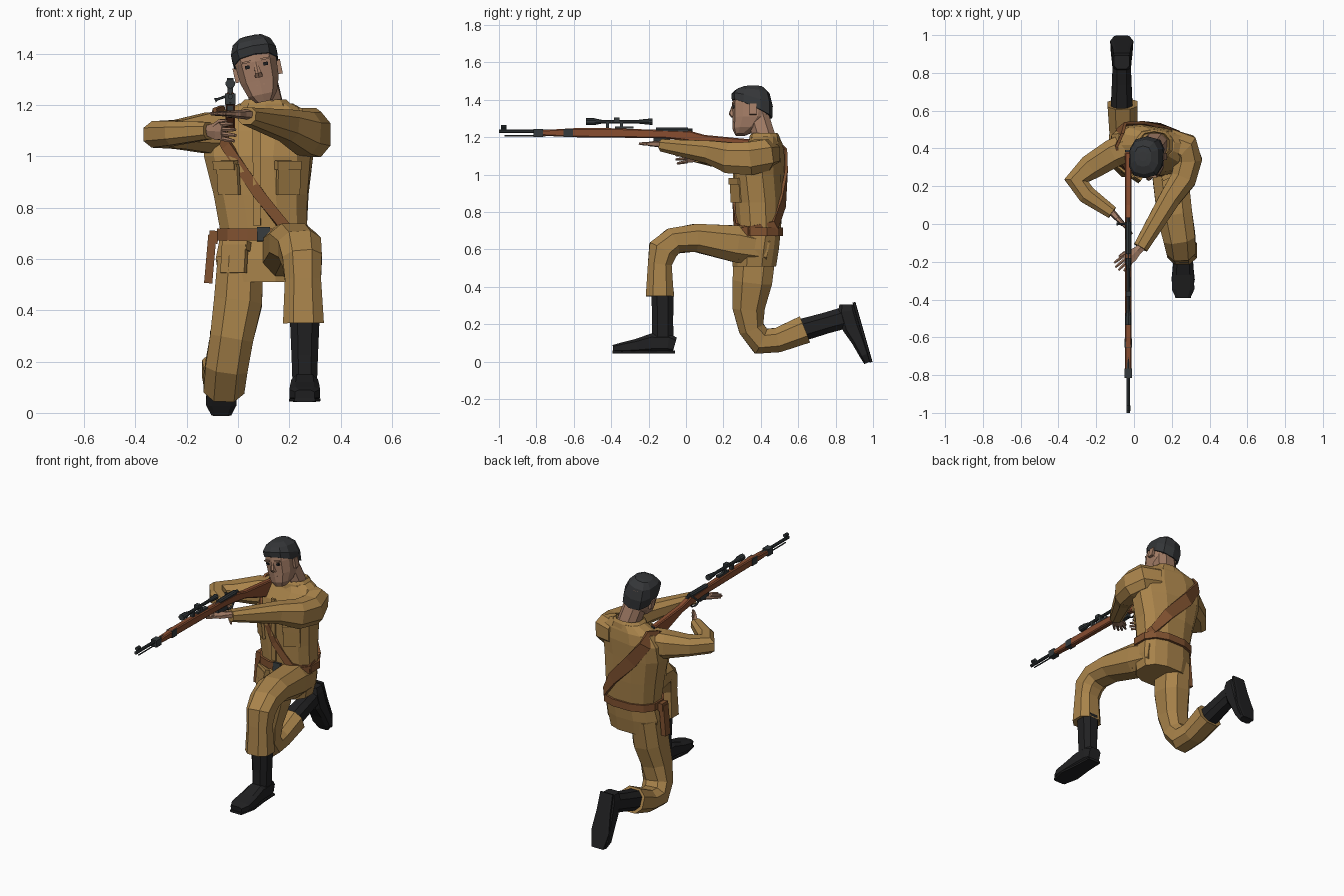
import bpy, bmesh, math
from mathutils import Vector, Matrix

def material(name, r, g, b):
    m = bpy.data.materials.new(name)
    m.diffuse_color = (r, g, b, 1)
    return m

CLOTH = material("cloth", 0.40, 0.23, 0.07)
SKIN = material("skin", 0.36, 0.20, 0.13)
LEATHER = material("leather", 0.22, 0.085, 0.03)
WOOD = material("wood", 0.25, 0.075, 0.03)
BLACK = material("black", 0.015, 0.015, 0.016)
HAIR = material("hair", 0.035, 0.037, 0.04)
METAL = material("metal", 0.035, 0.042, 0.045)

def finish(name, bm, mat, matrix=None):
    if matrix:
        bmesh.ops.transform(bm, matrix=matrix, verts=bm.verts)
    bmesh.ops.recalc_face_normals(bm, faces=bm.faces)
    me = bpy.data.meshes.new(name)
    bm.to_mesh(me)
    bm.free()
    me.materials.append(mat)
    ob = bpy.data.objects.new(name, me)
    bpy.context.collection.objects.link(ob)
    return ob

def loft(name, rings, mat, closed=False, matrix=None):
    bm = bmesh.new()
    vs = [[bm.verts.new(p) for p in r] for r in rings]
    n = len(vs[0])
    for i in range(len(vs) if closed else len(vs) - 1):
        a, b = vs[i], vs[(i + 1) % len(vs)]
        for j in range(n):
            bm.faces.new((a[j], a[(j + 1) % n], b[(j + 1) % n], b[j]))
    if not closed:
        bm.faces.new(vs[0])
        bm.faces.new(vs[-1])
    return finish(name, bm, mat, matrix)

def sgnpow(v, p):
    return math.copysign(abs(v) ** p, v)

def oval(n, a, b, p=0.8, off=0.5):
    ts = [2 * math.pi * (i + off) / n for i in range(n)]
    return [(a * sgnpow(math.cos(t), p), b * sgnpow(math.sin(t), p)) for t in ts]

def tube(name, pts, mat, side=(1, 0, 0), n=8, p=0.8, matrix=None):
    """pts: x, y, z, half size along side, half size across it"""
    c = [Vector(q[:3]) for q in pts]
    rings = []
    for i, q in enumerate(pts):
        t = Vector()
        if i > 0: t += (c[i] - c[i - 1]).normalized()
        if i < len(c) - 1: t += (c[i + 1] - c[i]).normalized()
        t.normalize()
        s = Vector(side)
        s = (s - t * s.dot(t)).normalized()
        m = t.cross(s)
        rings.append([c[i] + s * u + m * v for u, v in oval(n, q[3], q[4], p)])
    return loft(name, rings, mat, matrix=matrix)

def box(name, loc, size, mat, rot=Matrix()):
    bm = bmesh.new()
    bmesh.ops.create_cube(bm, size=1)
    return finish(name, bm, mat, Matrix.Translation(loc) @ rot @ Matrix.Diagonal((*size, 1)))

# jacket: z, centre x, centre y, half width, half depth, twist
TORSO = [(0.51, 0.09, 0.365, 0.165, 0.12, 0), (0.60, 0.09, 0.372, 0.182, 0.128, 0),
         (0.70, 0.10, 0.388, 0.172, 0.122, 0), (0.85, 0.09, 0.39, 0.188, 0.128, -3),
         (1.00, 0.08, 0.39, 0.215, 0.13, -7), (1.10, 0.09, 0.402, 0.222, 0.118, -9),
         (1.165, 0.10, 0.42, 0.19, 0.09, -9), (1.205, 0.11, 0.425, 0.105, 0.07, -9)]

def on_torso(z, deg, off=0.0):
    for a, b in zip(TORSO, TORSO[1:]):
        if a[0] <= z <= b[0]:
            f = (z - a[0]) / (b[0] - a[0])
            _, cx, cy, rx, ry, tw = [u + (v - u) * f for u, v in zip(a, b)]
    t, w = math.radians(deg), math.radians(tw)
    x = (rx + off) * sgnpow(math.cos(t), 0.8)
    y = (ry + off) * sgnpow(math.sin(t), 0.8)
    return Vector((cx + x * math.cos(w) - y * math.sin(w), cy + x * math.sin(w) + y * math.cos(w), z))

loft("jacket", [[on_torso(s[0], 15 + 30 * i) for i in range(12)] for s in TORSO], CLOTH)

# belt and shoulder strap wrapped round the jacket: angle, z, half width
def band(name, table, mat):
    c = [on_torso(z, a, 0.006) for a, z, h in table]
    rings = []
    for i, (a, z, h) in enumerate(table):
        t = (c[(i + 1) % len(c)] - c[i - 1]).normalized()
        o = on_torso(z, a, 0.05) - c[i]
        o = (o - t * o.dot(t)).normalized()
        w = t.cross(o) * h
        o *= 0.008
        rings.append([c[i] + w + o, c[i] - w + o, c[i] - w - o, c[i] + w - o])
    loft(name, rings, mat, closed=True)

band("belt", [(15 + 30 * i, 0.695, 0.023) for i in range(12)], LEATHER)
band("shoulder_strap", [(-165, 1.165, .022), (-140, 1.13, .022), (-115, 1.04, .022), (-90, 0.85, .022),
     (-66, 0.72, .022), (-20, 0.70, .022), (40, 0.73, .025), (75, 0.85, .035), (105, 1.0, .04),
     (140, 1.12, .035), (170, 1.175, .025)], LEATHER)

# pockets, flaps, front placket, buckle
def patch(name, deg, z, w, h, d, mat=CLOTH):
    p, q = on_torso(z, deg), on_torso(z, deg, 0.05)
    yaw = math.atan2(q.y - p.y, q.x - p.x) + math.pi / 2
    lean = on_torso(z + 0.04, deg) - on_torso(z - 0.04, deg)
    tilt = math.atan2(lean.dot((q - p).normalized()), 0.08)
    box(name, p, (w, d, h), mat, Matrix.Rotation(yaw, 4, 'Z') @ Matrix.Rotation(tilt, 4, 'X'))

for deg, tag in ((-120, "right"), (-58, "left")):
    patch(tag + "_chest_pocket", deg, 0.91, 0.10, 0.12, 0.016)
    patch(tag + "_chest_flap", deg, 0.965, 0.105, 0.035, 0.026)
    patch(tag + "_hip_pocket", deg, 0.60, 0.11, 0.11, 0.02)
    patch(tag + "_hip_flap", deg, 0.65, 0.115, 0.035, 0.03)
patch("front_placket", -90, 0.93, 0.03, 0.40, 0.014)
patch("belt_buckle", -90, 0.695, 0.05, 0.055, 0.035, METAL)

# collar and shoulder tabs
loft("collar", [[(0.107 + u, 0.42 + v, z) for u, v in oval(10, a, b)] for z, a, b in
     ((1.17, 0.12, 0.085), (1.205, 0.10, 0.08), (1.222, 0.083, 0.07), (1.19, 0.07, 0.06))], CLOTH)
box("left_shoulder_tab", (0.235, 0.395, 1.175), (0.10, 0.045, 0.012), CLOTH, Matrix.Rotation(0.45, 4, 'Y'))
box("right_shoulder_tab", (-0.02, 0.435, 1.178), (0.10, 0.045, 0.012), CLOTH, Matrix.Rotation(-0.45, 4, 'Y'))

# sleeves
UP = (0, 0, 1)
tube("left_sleeve", [(0.18, 0.43, 1.11, .08, .08), (0.265, 0.405, 1.105, .09, .085), (0.287, 0.34, 1.085, .095, .078),
     (0.26, 0.235, 1.09, .088, .072), (0.19, 0.135, 1.12, .066, .06), (0.035, -0.125, 1.157, .035, .042)], CLOTH, UP)
tube("right_sleeve", [(0.02, 0.43, 1.10, .085, .08), (-0.11, 0.375, 1.09, .085, .08), (-0.23, 0.30, 1.085, .06, .072),
     (-0.305, 0.23, 1.085, .055, .068), (-0.25, 0.155, 1.09, .05, .052), (-0.115, 0.06, 1.10, .036, .036)], CLOTH, UP)

# hands
def hand(name, wrist, d, spread, thumb):
    w, d, s, th = Vector(wrist), Vector(d).normalized(), Vector(spread).normalized(), Vector(thumb).normalized()
    tube(name + "_palm", [(*(w + d * k), a, b) for k, a, b in
         ((-0.03, .024, .02), (0.01, .026, .018), (0.05, .038, .015), (0.085, .034, .013))], SKIN, s, 6)
    for i in range(4):
        base = w + d * 0.075 + s * (i - 1.5) * 0.018
        tip = base + d * (0.07, 0.08, 0.078, 0.06)[i] + s * (i - 1.5) * 0.004
        tube(f"{name}_finger_{i + 1}", [(*base, .009, .009), (*((base + tip) / 2), .009, .009), (*tip, .006, .006)], SKIN, s, 6)
    base = w + d * 0.025 + th * 0.015
    tube(name + "_thumb", [(*base, .012, .012), (*(base + d * 0.03 + th * 0.025), .01, .01),
         (*(base + d * 0.06 + th * 0.03), .006, .006)], SKIN, UP if abs(th.z) < 0.5 else (1, 0, 0), 6)

hand("left_hand", (0.025, -0.135, 1.163), (-0.75, -0.66, 0.02), (0.66, -0.75, 0), (-0.9, 0.4, 0.1))
hand("right_hand", (-0.115, 0.06, 1.10), (0.68, -0.73, -0.05), UP, (0.2, -0.2, 0.9))

# trousers
tube("left_trouser_leg", [(0.17, 0.43, 0.60, .09, .09), (0.19, 0.27, 0.63, .10, .105), (0.215, 0.05, 0.662, .10, .08),
     (0.24, -0.07, 0.645, .09, .075), (0.25, -0.125, 0.595, .082, .085), (0.253, -0.14, 0.52, .075, .068),
     (0.255, -0.14, 0.35, .085, .08)], CLOTH)
tube("right_trouser_leg", [(0.01, 0.37, 0.60, .095, .12), (0.0, 0.355, 0.43, .10, .113), (-0.025, 0.335, 0.29, .09, .092),
     (-0.045, 0.348, 0.18, .088, .072), (-0.055, 0.40, 0.11, .085, .078), (-0.057, 0.49, 0.115, .078, .07),
     (-0.06, 0.635, 0.172, .085, .08)], CLOTH)

# boots: ankle at the local origin, toe towards -y
def boot(name, matrix):
    tube(name + "_shaft", [(0, 0, 0.25, .062, .064), (0, 0, 0.1, .055, .06), (0, 0, -0.03, .05, .062)], BLACK, matrix=matrix)
    tube(name + "_foot", [(0, 0.065, -0.035, .042, .042), (0, 0.03, -0.025, .052, .052), (0, -0.06, -0.025, .054, .052),
         (0, -0.14, -0.04, .06, .038), (0, -0.22, -0.05, .062, .028), (0, -0.265, -0.055, .04, .02)],
         BLACK, p=0.55, matrix=matrix)
    tube(name + "_sole", [(0, 0.066, -0.074, .045, .008), (0, -0.05, -0.074, .05, .008), (0, -0.17, -0.074, .064, .008),
         (0, -0.268, -0.074, .042, .008)], BLACK, p=0.4, matrix=matrix)

boot("left_boot", Matrix.Translation((0.26, -0.125, 0.125)))
boot("right_boot", Matrix.Translation((-0.065, 0.845, 0.234)) @ Matrix.Rotation(math.radians(106), 4, 'X'))

# neck and head
tube("neck", [(0.115, 0.43, 1.14, .075, .07), (0.11, 0.415, 1.21, .066, .064), (0.085, 0.385, 1.31, .066, .062)], SKIN)
HEAD = Matrix.Translation((0.075, 0.35, 1.34)) @ Matrix.Rotation(math.radians(-12), 4, 'Y')
loft("head", [[(u, v + cy, z) for u, v in oval(10, a, b, 0.75)] for z, cy, a, b in
     ((-0.13, -0.058, .034, .03), (-0.10, -0.033, .06, .068), (-0.045, -0.006, .079, .096), (0.03, 0, .085, .104),
      (0.08, 0.003, .082, .098), (0.11, 0.005, .06, .07))], SKIN, matrix=HEAD)
loft("hair", [[(u, v + cy, z - k * (v + cy)) for u, v in oval(10, a, b, 0.75)] for z, cy, a, b, k in
     ((0.012, 0.003, .089, .108, .46), (0.06, 0.003, .093, .111, .3), (0.105, 0.005, .078, .092, .1),
      (0.130, 0.008, .045, .055, 0), (0.133, 0.008, .02, .025, 0))], HAIR, matrix=HEAD)
tube("nose", [(0, -0.098, 0.025, .007, .008), (0, -0.108, -0.015, .014, .014), (0, -0.10, -0.03, .018, .01)],
     SKIN, n=6, matrix=HEAD)
for s, tag in ((-1, "right"), (1, "left")):
    rot = Matrix.Rotation(math.radians(-12), 4, 'Y')
    box(tag + "_eye", HEAD @ Vector((s * 0.036, -0.096, 0.014)), (0.019, 0.012, 0.013), BLACK, rot)
    box(tag + "_brow", HEAD @ Vector((s * 0.036, -0.098, 0.034)), (0.036, 0.012, 0.008), SKIN, rot)
    box(tag + "_ear", HEAD @ Vector((s * 0.086, 0.008, -0.008)), (0.016, 0.036, 0.058), SKIN, rot)
box("mouth", HEAD @ Vector((0, -0.09, -0.062)), (0.034, 0.018, 0.005), SKIN, rot)

# side scabbard hanging from the belt
TILT = Matrix.Rotation(math.radians(5), 4, 'Y')
box("scabbard", (-0.108, 0.37, 0.60), (0.032, 0.05, 0.19), LEATHER, TILT)
box("scabbard_loop", (-0.095, 0.37, 0.685), (0.035, 0.06, 0.05), LEATHER, TILT)

# rifle, lying along y
RX = -0.03
def rod(name, y0, y1, z, r, mat=METAL, r1=None, n=10):
    tube(name, [(RX, y0, z, r, r), (RX, y1, z, r1 or r, r1 or r)], mat, n=n, p=1)

outline = [(-0.77, 1.238), (-0.60, 1.248), (-0.40, 1.248), (-0.10, 1.238), (0.02, 1.234), (0.10, 1.212), (0.38, 1.185),
           (0.385, 1.075), (0.25, 1.115), (0.10, 1.168), (-0.02, 1.185), (-0.12, 1.195), (-0.60, 1.20), (-0.77, 1.208)]
stock = loft("rifle_stock", [[(RX + s * 0.018, y, z) for y, z in outline] for s in (-1, 1)], WOOD)
bev = stock.modifiers.new("soft_edges", 'BEVEL')
bev.width, bev.segments, bev.limit_method = 0.006, 1, 'ANGLE'
rod("barrel", -1.0, -0.10, 1.232, 0.010)
rod("cleaning_rod", -0.97, -0.75, 1.208, 0.004)
rod("receiver", -0.16, 0.01, 1.236, 0.017)
rod("bolt", 0.0, 0.035, 1.236, 0.011)
for y, w in ((-0.63, 0.05), (-0.79, 0.05)):
    box("barrel_band", (RX, y, 1.223), (0.04, w, 0.044), METAL)
box("front_sight", (RX, -0.975, 1.247), (0.008, 0.03, 0.03), METAL)
rod("front_sight_hood", -0.99, -0.96, 1.255, 0.011)
box("rear_sight", (RX, -0.33, 1.252), (0.022, 0.10, 0.012), METAL)
box("butt_plate", (RX, 0.387, 1.13), (0.034, 0.01, 0.11), METAL)
box("magazine", (RX, -0.13, 1.182), (0.026, 0.09, 0.03), METAL)
tube("trigger_guard", [(RX, y, z, .008, .003) for y, z in
     ((-0.09, 1.185), (-0.08, 1.162), (-0.05, 1.152), (-0.015, 1.158), (0.0, 1.185))], METAL, n=4)
tube("bolt_handle", [(RX - 0.01, 0.0, 1.236, .005, .005), (RX - 0.05, 0.0, 1.222, .005, .005),
     (RX - 0.06, 0.0, 1.218, .009, .009)], METAL, (0, 1, 0), 6)

# scope and mounts
rod("scope_tube", -0.50, -0.20, 1.283, 0.010)
rod("scope_objective", -0.535, -0.49, 1.283, 0.019)
rod("scope_objective_taper", -0.49, -0.45, 1.283, 0.018, r1=0.010)
rod("scope_eyepiece", -0.25, -0.18, 1.283, 0.011, r1=0.018)
box("scope_turret", (RX, -0.37, 1.295), (0.026, 0.03, 0.02), METAL)
for y in (-0.42, -0.345):
    box("scope_mount", (RX, y, 1.262), (0.022, 0.018, 0.04), METAL)
